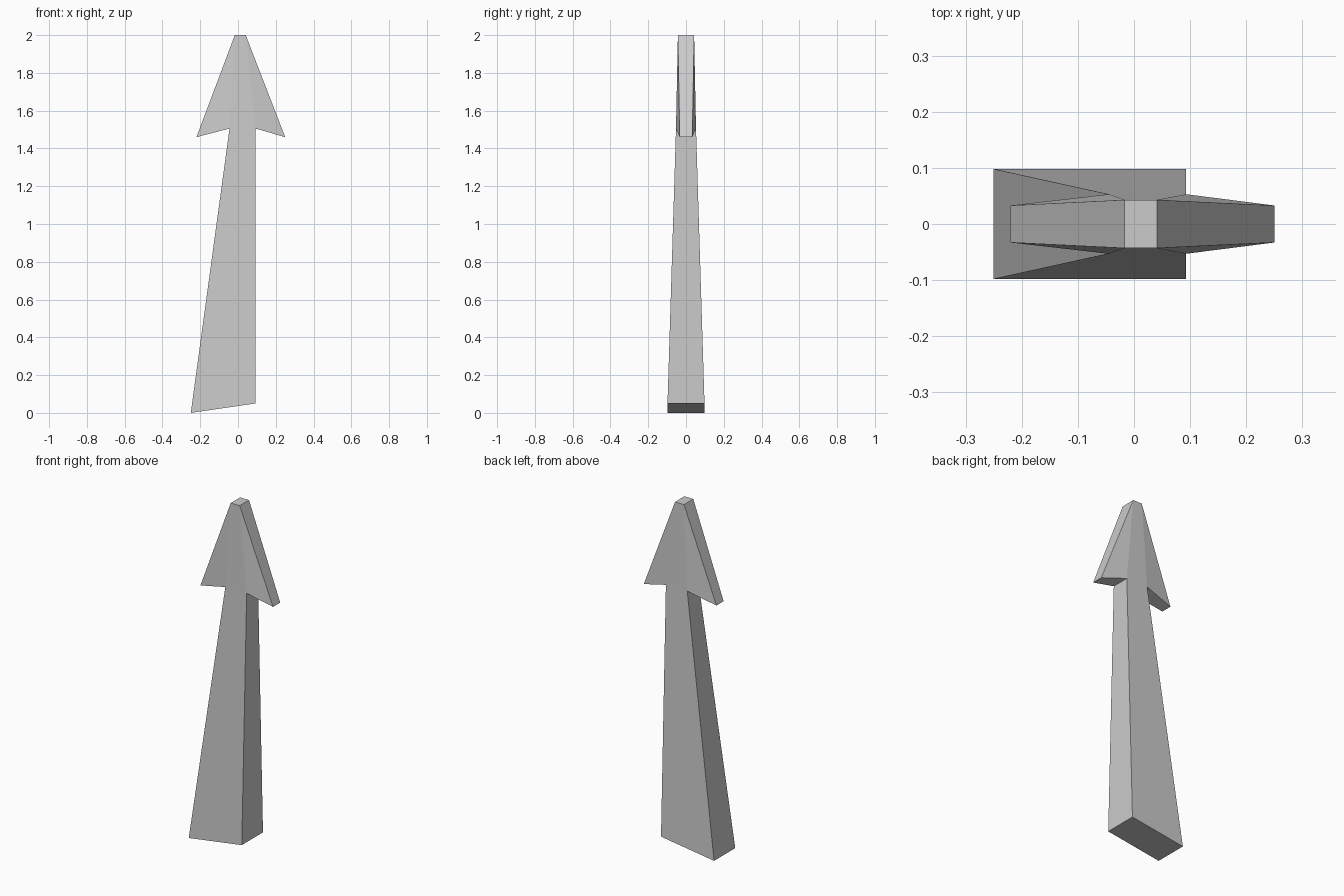
import bpy, bmesh

if "Cube" in bpy.data.objects:
    bpy.data.objects.remove(bpy.data.objects["Cube"])

# Arrow outline seen from the front: x, z, half thickness
outline = [
    (-0.25, 0.0, 0.098), (0.093, 0.05, 0.098),    # foot
    (0.093, 1.505, 0.053), (0.25, 1.46, 0.033),   # right neck and barb
    (0.041, 2.0, 0.043), (-0.017, 2.0, 0.043),    # blunt tip
    (-0.22, 1.46, 0.033), (-0.045, 1.505, 0.053), # left barb and neck
]
# Broad faces: shaft, head centre, right barb, left barb
panels = [(0, 1, 2, 7), (7, 2, 4, 5), (2, 3, 4), (5, 6, 7)]

bm = bmesh.new()
front = [bm.verts.new((x, -t, z)) for x, z, t in outline]
back = [bm.verts.new((x, t, z)) for x, z, t in outline]

# Front and back
for panel in panels:
    bm.faces.new([front[i] for i in panel])
    bm.faces.new([back[i] for i in reversed(panel)])

# Rim around the outline
n = len(outline)
for i in range(n):
    j = (i + 1) % n
    bm.faces.new((front[j], front[i], back[i], back[j]))

bmesh.ops.recalc_face_normals(bm, faces=bm.faces)
mesh = bpy.data.meshes.new("arrow_post")
bm.to_mesh(mesh)
bm.free()
arrow = bpy.data.objects.new("arrow_post", mesh)
bpy.context.collection.objects.link(arrow)
